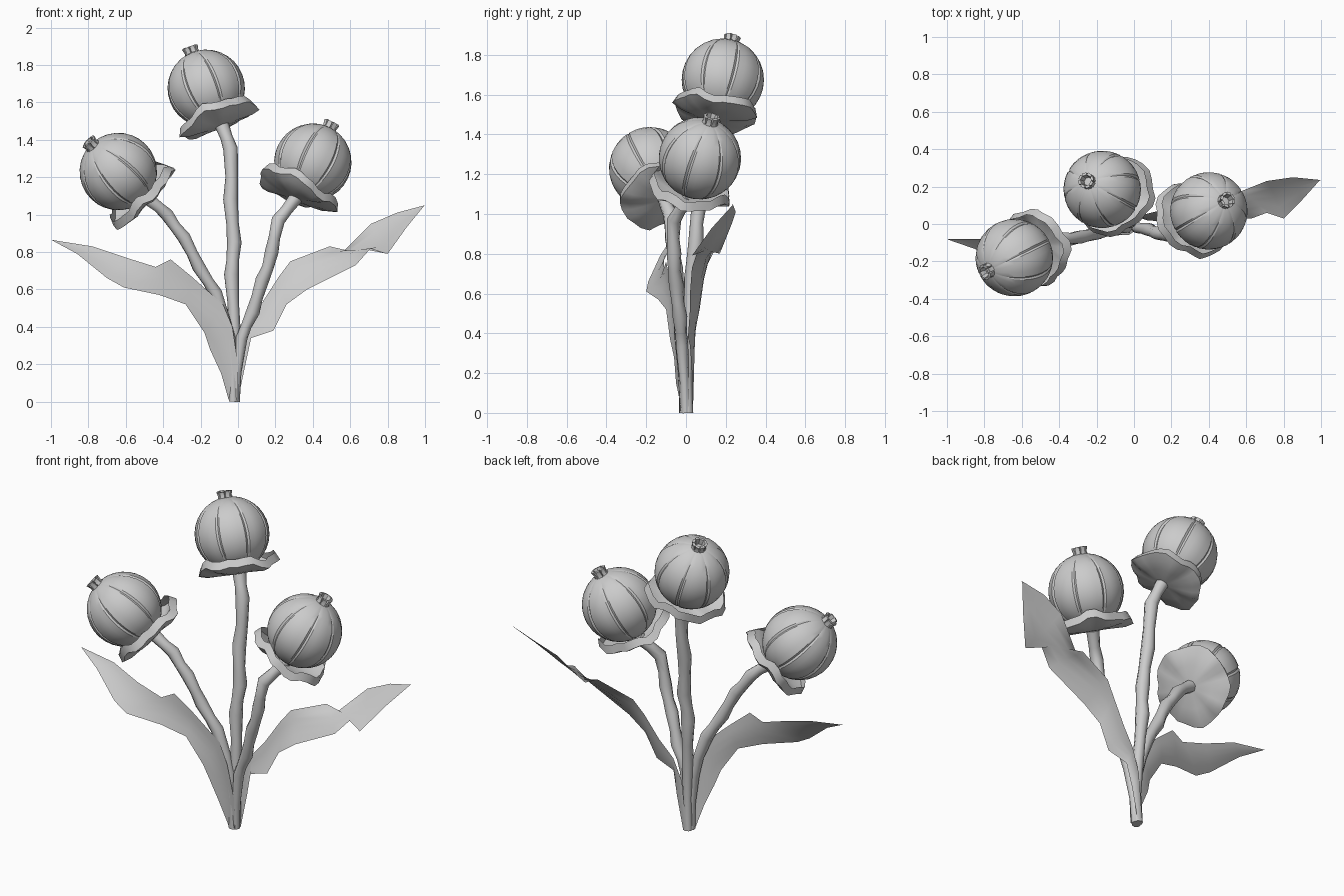
import bpy, bmesh, math, random
from mathutils import Vector

random.seed(4)
if "Cube" in bpy.data.objects:
    bpy.data.objects.remove(bpy.data.objects["Cube"])

# Single dull grey used everywhere
GREY = (0.6, 0.6, 0.6, 1)
grey = bpy.data.materials.new("plain grey")
grey.use_nodes = True
grey.diffuse_color = GREY
grey.node_tree.nodes["Principled BSDF"].inputs["Base Color"].default_value = GREY


def finish(obj, angle=40):
    obj.data.materials.append(grey)
    bpy.ops.object.select_all(action="DESELECT")
    obj.select_set(True)
    bpy.context.view_layer.objects.active = obj
    bpy.ops.object.shade_smooth_by_angle(angle=math.radians(angle))
    return obj


def from_bmesh(name, bm):
    bmesh.ops.remove_doubles(bm, verts=bm.verts, dist=0.0002)
    bmesh.ops.recalc_face_normals(bm, faces=bm.faces)
    mesh = bpy.data.meshes.new(name)
    bm.to_mesh(mesh)
    bm.free()
    obj = bpy.data.objects.new(name, mesh)
    bpy.context.collection.objects.link(obj)
    return obj


def loft(name, rows, closed=True):
    """Skin a list of equally long point rows."""
    bm = bmesh.new()
    grid = [[bm.verts.new(p) for p in row] for row in rows]
    n = len(rows[0])
    for a, b in zip(grid, grid[1:]):
        for i in range(n if closed else n - 1):
            j = (i + 1) % n
            bm.faces.new((a[i], a[j], b[j], b[i]))
    return from_bmesh(name, bm)


def ring(radius, height, angles):
    return [(radius(a) * math.cos(a), radius(a) * math.sin(a), height(a)) for a in angles]


def place(obj, centre, axis):
    obj.location = centre
    obj.rotation_mode = "QUATERNION"
    obj.rotation_quaternion = Vector(axis).to_track_quat("Z", "Y")


# Seed pod: a ball with narrow sunken seams from pole to pole
def pod(name, centre, axis, radius=0.207, seams=8, rings=16):
    sector = math.tau / seams
    steps = (0, 0.07, 0.3, 0.5, 0.7, 0.93)
    angles = [(s + t) * sector for s in range(seams) for t in steps]
    rows = []
    for k in range(rings + 1):
        lat = math.pi * (k / rings - 0.5)
        row = []
        for i, a in enumerate(angles):
            r = radius * (0.965 if i % len(steps) == 0 else 1)
            row.append((r * math.cos(lat) * math.cos(a),
                        r * math.cos(lat) * math.sin(a), radius * math.sin(lat)))
        rows.append(row)
    place(finish(loft(name, rows), 25), centre, axis)


# Crown: circle of small curled nubs on top of the pod
def crown(name, centre, axis, nubs=8):
    bm = bmesh.new()
    for i in range(nubs):
        a = math.tau * i / nubs
        out = Vector((math.cos(a), math.sin(a), 0))
        side = Vector((-out.y, out.x, 0)) * 0.012
        lift = random.uniform(0, 0.008)
        path = [(0.044, 0.19), (0.036, 0.215), (0.042, 0.236 + lift),
                (0.028, 0.238 + lift), (0.022, 0.21), (0.022, 0.19)]
        ends = [[bm.verts.new(out * r + side * s + Vector((0, 0, h))) for r, h in path]
                for s in (-1, 1)]
        for j in range(len(path)):
            k = (j + 1) % len(path)
            bm.faces.new((ends[0][j], ends[0][k], ends[1][k], ends[1][j]))
        for end in ends:
            bm.faces.new(end)
    place(finish(from_bmesh(name, bm)), centre, axis)


# Calyx: ragged, upturned saucer under the pod
def calyx(name, centre, axis, phase):
    angles = [math.tau * i / 28 for i in range(28)]

    def wave(a):
        return math.sin(2 * a + phase) + 0.6 * math.sin(5 * a + 2 * phase) + 0.4 * math.sin(9 * a)

    profile = [(0.0, -0.225, 0), (0.06, -0.222, 0), (0.12, -0.215, 0.3),
               (0.175, -0.205, 0.7), (0.218, -0.185, 1), (0.2, -0.14, 1)]
    rows = [ring(lambda a: r * (1 + 0.05 * w * wave(a + 1)),
                 lambda a: h + 0.018 * w * wave(a), angles) for r, h, w in profile]
    place(finish(loft(name, rows)), centre, axis)


# Stem: knobbly tapered tube through a few points
def stem(name, points, thickness):
    curve = bpy.data.curves.new(name, "CURVE")
    curve.dimensions = "3D"
    curve.bevel_depth = thickness
    curve.bevel_resolution = 2
    curve.use_fill_caps = True
    spline = curve.splines.new("POLY")
    dense = []
    for p, q in zip(points, points[1:]):
        p, q = Vector(p), Vector(q)
        dense += [p, p.lerp(q, 0.45) + Vector((random.uniform(-1, 1), random.uniform(-1, 1), 0)) * 0.007]
    dense.append(Vector(points[-1]))
    spline.points.add(len(dense) - 1)
    for i, p in enumerate(dense):
        spline.points[i].co = (*p, 1)
        knob = 1.12 if i % 2 == 0 else 0.95
        spline.points[i].radius = knob * min(1, 0.68 + 0.08 * i)
    obj = bpy.data.objects.new(name, curve)
    bpy.context.collection.objects.link(obj)
    bpy.ops.object.select_all(action="DESELECT")
    obj.select_set(True)
    bpy.context.view_layer.objects.active = obj
    bpy.ops.object.convert(target="MESH")
    finish(bpy.context.object, 50)


# Leaf: thin ragged blade between an upper and a lower edge, creased along the middle
def leaf(name, upper, lower, crease):
    rows = []
    for u, l in zip(upper, lower):
        u, l = Vector(u), Vector(l)
        sag = Vector((0, crease * (u - l).length, 0))
        rows.append([u.lerp(l, t) + sag * math.sin(math.pi * t) for t in (0, 0.25, 0.5, 0.75, 1)])
    finish(loft(name, rows, closed=False), 60)


flowers = {
    "middle": ((-0.17, 0.185, 1.675), (-0.36, 0.2, 0.9), 0.4),
    "right": ((-0.64, -0.18, 1.23), (-0.67, -0.33, 0.67), 2.2),
    "left": ((0.4, 0.07, 1.28), (0.42, 0.25, 0.87), 4.0),
}
for side, (centre, axis, phase) in flowers.items():
    pod(side + "_pod", centre, axis)
    crown(side + "_crown", centre, axis)
    calyx(side + "_calyx", centre, axis, phase)

stem("middle_stem", [(-0.02, 0.01, 0), (-0.02, 0.01, 0.4), (-0.035, 0.03, 0.68), (-0.02, 0.05, 0.85),
                     (-0.04, 0.07, 1.08), (-0.04, 0.1, 1.35), (-0.09, 0.14, 1.49)], 0.035)
stem("right_stem", [(-0.025, -0.01, 0), (-0.04, -0.02, 0.33), (-0.12, -0.03, 0.58), (-0.21, -0.05, 0.72),
                    (-0.29, -0.07, 0.88), (-0.38, -0.08, 1.0), (-0.49, -0.11, 1.09)], 0.033)
stem("left_stem", [(-0.015, 0, 0), (0.02, -0.02, 0.34), (0.08, -0.03, 0.48), (0.13, -0.05, 0.65),
                   (0.18, -0.06, 0.8), (0.215, -0.06, 0.97), (0.31, 0.02, 1.09)], 0.033)

leaf("right_leaf",
     [(0, -0.03, 0.01), (0, -0.04, 0.2), (-0.03, -0.06, 0.4), (-0.08, -0.06, 0.52), (-0.25, -0.08, 0.67),
      (-0.36, -0.1, 0.76), (-0.44, -0.11, 0.72), (-0.6, -0.11, 0.77), (-0.78, -0.08, 0.83), (-1, -0.08, 0.865)],
     [(-0.05, -0.02, 0.01), (-0.09, -0.05, 0.15), (-0.15, -0.06, 0.28), (-0.18, -0.08, 0.37), (-0.28, -0.1, 0.52),
      (-0.42, -0.14, 0.57), (-0.61, -0.2, 0.61), (-0.7, -0.19, 0.66), (-0.86, -0.13, 0.79), (-0.99, -0.085, 0.86)],
     0.06)
leaf("left_leaf",
     [(-0.03, 0.035, 0.01), (0, 0.04, 0.3), (0.05, 0.05, 0.43), (0.13, 0.07, 0.53), (0.22, 0.09, 0.67),
      (0.28, 0.11, 0.75), (0.49, 0.15, 0.83), (0.56, 0.17, 0.8), (0.71, 0.23, 0.95), (0.85, 0.25, 1.01), (1, 0.235, 1.05)],
     [(0, 0.03, 0.01), (0.04, 0.03, 0.2), (0.07, 0.02, 0.34), (0.19, 0.01, 0.38), (0.26, 0.02, 0.52),
      (0.37, 0.02, 0.6), (0.63, 0.03, 0.73), (0.71, 0.06, 0.82), (0.8, 0.03, 0.79), (0.9, 0.13, 0.93), (0.99, 0.23, 1.04)],
     0.06)
